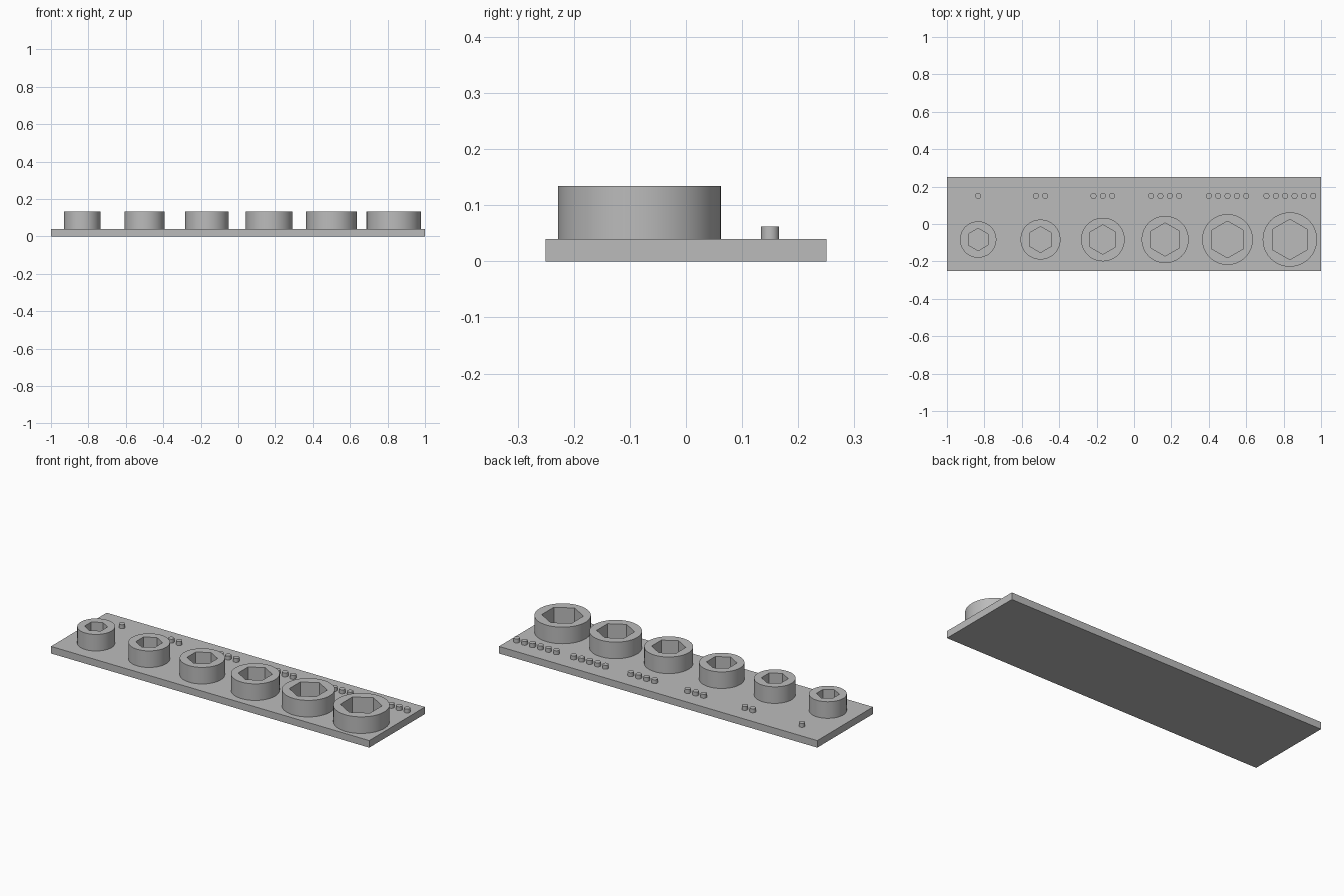
import bpy
import math

if "Cube" in bpy.data.objects:
    bpy.data.objects.remove(bpy.data.objects["Cube"], do_unlink=True)

# Single plain grey for the whole gauge
grey = bpy.data.materials.new("plain grey")
grey.use_nodes = True
grey.diffuse_color = (0.5, 0.5, 0.5, 1)
grey.node_tree.nodes["Principled BSDF"].inputs["Base Color"].default_value = (0.5, 0.5, 0.5, 1)

PLATE_TOP = 0.04
SINK = 0.01          # how far raised parts are embedded in the plate
BOSS_TOP = 0.134
PIN_TOP = 0.062
BOSS_Y, PIN_Y = -0.083, 0.15
COUNT = 6
PITCH = 2 / COUNT


def cylinder(name, x, y, radius, bottom, top, sides):
    bpy.ops.mesh.primitive_cylinder_add(
        vertices=sides, radius=radius, depth=top - bottom,
        location=(x, y, (bottom + top) / 2))
    ob = bpy.context.object
    ob.name = name
    ob.data.materials.append(grey)
    return ob


def smooth(ob):
    bpy.ops.object.select_all(action="DESELECT")
    ob.select_set(True)
    bpy.context.view_layer.objects.active = ob
    bpy.ops.object.shade_smooth_by_angle(angle=math.radians(30))


# Base plate
bpy.ops.mesh.primitive_cube_add(size=1, location=(0, 0, PLATE_TOP / 2))
plate = bpy.context.object
plate.name = "base_plate"
plate.scale = (2, 0.5, PLATE_TOP)
bpy.ops.object.transform_apply(location=False, rotation=False, scale=True)
plate.data.materials.append(grey)

for i in range(COUNT):
    x = (i - (COUNT - 1) / 2) * PITCH
    hex_radius = 0.0597 + 0.0096 * i

    # Round boss with a hexagonal socket down to the plate
    boss = cylinder(f"socket_boss_{i + 1}", x, BOSS_Y, hex_radius + 0.0375,
                    PLATE_TOP - SINK, BOSS_TOP, 72)
    cutter = cylinder("hex_cutter", x, BOSS_Y, hex_radius, 0, BOSS_TOP + 0.05, 6)
    cut = boss.modifiers.new("hex socket", "BOOLEAN")
    cut.operation = "DIFFERENCE"
    cut.solver = "EXACT"
    cut.object = cutter
    bpy.context.view_layer.objects.active = boss
    bpy.ops.object.modifier_apply(modifier=cut.name)
    bpy.data.objects.remove(cutter, do_unlink=True)
    smooth(boss)

    # Counting pins behind the boss, one more for each size
    for k in range(i + 1):
        pin = cylinder(f"counting_pin_{i + 1}_{k + 1}", x + (k - i / 2) * 0.05, PIN_Y,
                       0.016, PLATE_TOP - SINK, PIN_TOP, 32)
        smooth(pin)
